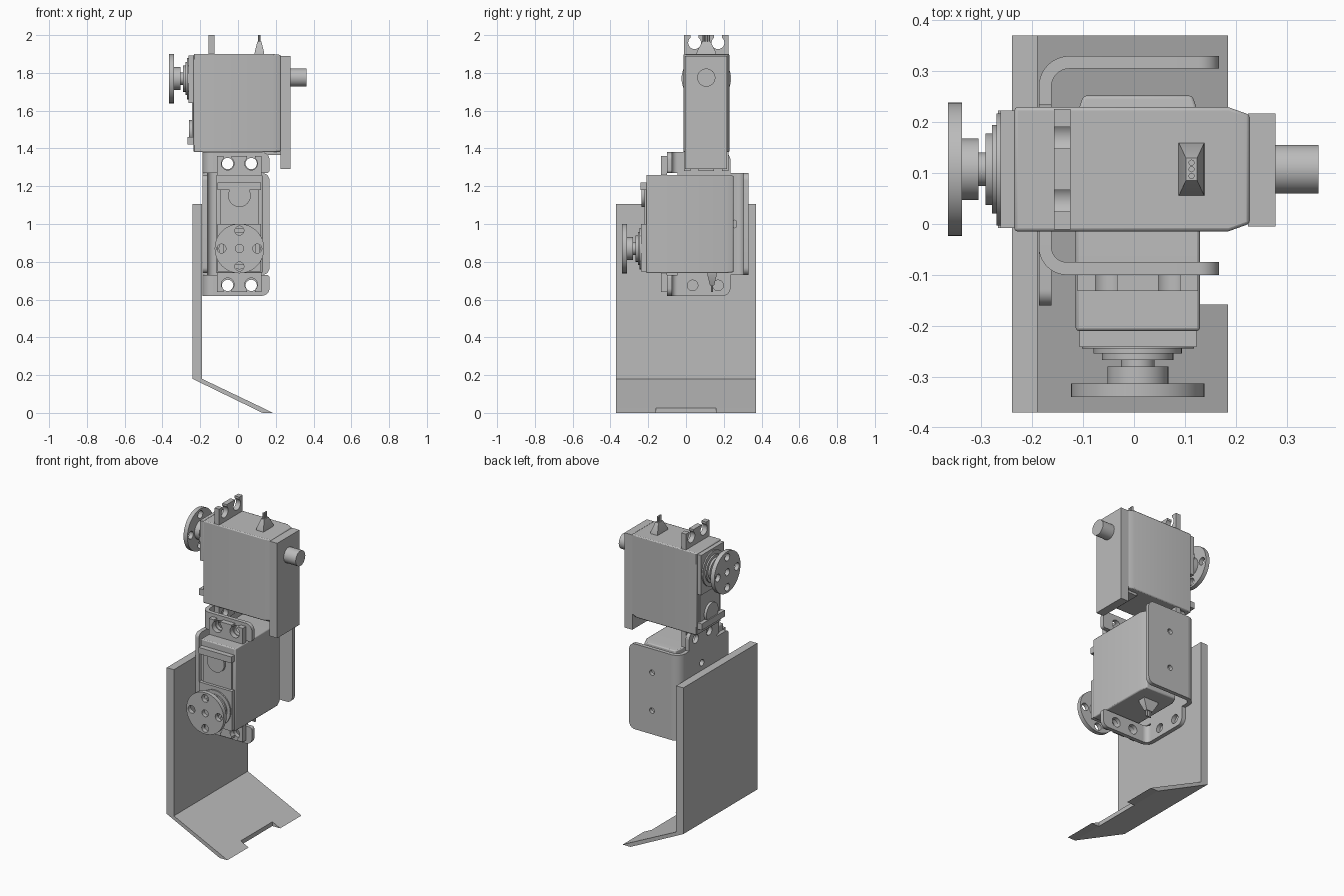
import bpy, bmesh, math
from mathutils import Matrix, Vector

cube = bpy.data.objects.get("Cube")
if cube:
    bpy.data.objects.remove(cube)

GREY = (0.5, 0.5, 0.5, 1)
mat = bpy.data.materials.new("plain grey")
mat.use_nodes = True
mat.diffuse_color = GREY
mat.node_tree.nodes["Principled BSDF"].inputs["Base Color"].default_value = GREY


def frame(p, q, r, origin=(0, 0, 0)):
    """Local frame from three axis directions and an origin."""
    m = Matrix((p, q, r)).transposed().to_4x4()
    m.translation = origin
    return m


X, Y, Z = Vector((1, 0, 0)), Vector((0, 1, 0)), Vector((0, 0, 1))
XY = frame(X, Y, Z)
YZ = frame(Y, Z, X)
XZ = frame(X, Z, -Y)   # depth runs towards the front


def finish(name, mesh, m):
    bm = bmesh.new()
    bm.from_mesh(mesh)
    bmesh.ops.remove_doubles(bm, verts=bm.verts, dist=0.0001)
    bm.transform(m)
    bmesh.ops.recalc_face_normals(bm, faces=bm.faces)
    bm.to_mesh(mesh)
    bm.free()
    mesh.materials.clear()
    mesh.materials.append(mat)
    mesh.shade_smooth()
    mesh.set_sharp_from_angle(angle=math.radians(30))
    ob = bpy.data.objects.new(name, mesh)
    bpy.context.scene.collection.objects.link(ob)
    return ob


def arc(cx, cy, r, a0=0, a1=360, n=32):
    full = a1 - a0 == 360
    steps = n if full else n + 1
    angles = [math.radians(a0 + (a1 - a0) * i / n) for i in range(steps)]
    return [(cx + r * math.cos(a), cy + r * math.sin(a)) for a in angles]


def fillet(corners):
    """Round each (p, q, radius) corner of a right-angled outline."""
    out = []
    for i, (px, py, r) in enumerate(corners):
        c = Vector((px, py))
        if r == 0:
            out.append((px, py))
            continue
        d0 = (Vector(corners[i - 1][:2]) - c).normalized()
        d1 = (Vector(corners[(i + 1) % len(corners)][:2]) - c).normalized()
        for k in range(9):
            t = math.pi / 2 * k / 8
            v = c + d0 * r * (1 - math.sin(t)) + d1 * r * (1 - math.cos(t))
            out.append((v.x, v.y))
    return out


def rect(p0, p1, q0, q1, radii=(0, 0, 0, 0)):
    pts = ((p0, q0), (p1, q0), (p1, q1), (p0, q1))
    return fillet([(*c, r) for c, r in zip(pts, radii)])


def plate(name, outline, r0, r1, m, holes=()):
    """Flat outline with holes, extruded from r0 to r1 along the frame depth."""
    cu = bpy.data.curves.new(name, "CURVE")
    cu.dimensions, cu.fill_mode, cu.extrude = "2D", "BOTH", (r1 - r0) / 2
    for loop in [outline, *holes]:
        s = cu.splines.new("POLY")
        s.points.add(len(loop) - 1)
        for pt, (p, q) in zip(s.points, loop):
            pt.co = (p, q, 0, 1)
        s.use_cyclic_u = True
    tmp = bpy.data.objects.new(name, cu)
    mesh = bpy.data.meshes.new_from_object(tmp)
    bpy.data.objects.remove(tmp)
    return finish(name, mesh, m @ Matrix.Translation((0, 0, (r0 + r1) / 2)))


def loft(name, sections, m):
    """Stack of rectangles (depth, p0, p1, q0, q1) joined into a solid."""
    bm = bmesh.new()
    rings = [[bm.verts.new((p, q, r)) for p, q in ((a, c), (b, c), (b, d), (a, d))]
             for r, a, b, c, d in sections]
    bm.faces.new(rings[0])
    bm.faces.new(rings[-1])
    for lo, hi in zip(rings, rings[1:]):
        for i in range(4):
            j = (i + 1) % 4
            bm.faces.new((lo[i], lo[j], hi[j], hi[i]))
    mesh = bpy.data.meshes.new(name)
    bm.to_mesh(mesh)
    bm.free()
    return finish(name, mesh, m)


def servo(tag, m):
    """Motor unit: width, length and depth axes, origin at the horn face centre."""
    W = 0.122
    # case with tapered back
    body = loft(tag + "_case", [(0.13, -W, W, -0.13, 0.39), (0.55, -W, W, -0.13, 0.39),
                                (0.592, -0.107, 0.107, -0.125, 0.385)], m)
    bev = body.modifiers.new("soft edges", "BEVEL")
    bev.width, bev.segments = 0.006, 2
    # gear cover, label panel and lower strip
    plate(tag + "_gear_cover", rect(-0.115, 0.115, -0.122, 0.13), 0.103, 0.131, m)
    plate(tag + "_label_panel", rect(-0.1, 0.1, 0.13, 0.31), 0.121, 0.131, m)
    plate(tag + "_cover_strip", rect(-0.115, 0.115, 0.31, 0.35), 0.098, 0.131, m)
    plate(tag + "_gear_boss", arc(0, 0.28, 0.06), 0.105, 0.131, m)
    # stepped output shaft
    for part, r, a0, a1 in (("collar", 0.11, 0.095, 0.104), ("wide_ring", 0.087, 0.086, 0.096),
                            ("small_ring", 0.07, 0.073, 0.087), ("neck", 0.033, 0.055, 0.074),
                            ("hub", 0.06, 0.026, 0.06)):
        plate(f"{tag}_{part}", arc(0, 0, r), a0, a1, m)
    # drilled horn disc
    bolts = [arc(0.095 * math.cos(t), 0.095 * math.sin(t), 0.024, n=16)
             for t in (k * math.pi / 2 for k in range(4))]
    plate(tag + "_horn", arc(0, 0, 0.131, n=48), 0, 0.027, m,
          [arc(0, 0, 0.022, n=16)] + bolts)
    # slotted mounting ears at both ends
    ear = [(-W + 0.004, -0.13), (-W + 0.004, -0.23)]
    for c in (-0.062, 0.062):
        ear += [(c - 0.021, -0.23)] + arc(c, -0.19, 0.034, 232, -52, 20) + [(c + 0.021, -0.23)]
    ear += [(W - 0.004, -0.23), (W - 0.004, -0.13)]
    plate(tag + "_ear_near", ear, 0.208, 0.24, m)
    plate(tag + "_ear_far", [(u, 0.26 - h) for u, h in ear], 0.208, 0.24, m)
    # cable grommet and three wires
    end = m @ frame(X, Z, -Y, (0, -0.13, 0.478))
    loft(tag + "_cable_grommet", [(-0.005, -0.052, 0.052, -0.026, 0.026),
                                  (0.012, -0.05, 0.05, -0.024, 0.024),
                                  (0.065, -0.022, 0.022, -0.011, 0.011)], end)
    for k in (-1, 0, 1):
        plate(f"{tag}_wire_{k + 2}", arc(k * 0.013, 0, 0.006, n=12), 0.06, 0.1, end)


servo("upper_servo", frame(-Y, -Z, X, (-0.365, 0.1075, 1.77)))
servo("lower_servo", frame(-X, Z, Y, (0.0075, -0.34, 0.87)))

# rear cap and pivot pin of the upper servo
plate("rear_cap", rect(-0.005, 0.217, 1.29, 1.89), 0.224, 0.278, YZ)
plate("rear_cap_hook", rect(0.02, 0.195, 1.365, 1.385), 0.14, 0.226, YZ)
plate("pivot_pin", arc(0.1075, 1.775, 0.048), 0.275, 0.362, YZ)

# foot wall, ramp and two toe tips
plate("foot_plate", [(-0.24, 1.105), (-0.24, 0.18), (0.13, 0), (0.13, 0.027),
                     (-0.19, 0.18), (-0.19, 1.105)], -0.37, 0.37, XZ)
for side, y0 in (("front", 0.158), ("back", -0.37)):
    plate("toe_tip_" + side, [(0.13, 0), (0.185, 0), (0.13, 0.027)], y0, y0 + 0.212, XZ)

# bracket web against the foot wall
lower = [(-0.16, 0.74, 0.03), (-0.045, 0.74, 0), (-0.045, 0.62, 0),
         (0.235, 0.62, 0.04), (0.235, 0.73, 0), (0.27, 0.73, 0)]
web = fillet(lower + [(y, 2 - z, r) for y, z, r in reversed(lower)])
web_holes = [arc(y, z, 0.028, n=20) for y in (0.035, 0.17) for z in (0.675, 1.325)]
web_holes += [arc(0.1075 + y, 1 + z, 0.02, n=16)
              for y, z in ((0.15, 0), (-0.15, 0), (0, 0.15), (0, -0.15))]
web_holes.append(arc(0.1075, 1, 0.06))
plate("bracket_web", web, -0.187, -0.162, YZ, web_holes)

# bent back arm
bend = arc(-0.127, 0.27, 0.06, 180, 90, 10) + arc(-0.127, 0.27, 0.035, 90, 180, 10)
plate("bracket_back_bend", bend, 0.73, 1.27, XY)
plate("bracket_back_arm", rect(-0.127, 0.167, 0.73, 1.27, (0, 0.04, 0.04, 0)),
      -0.33, -0.305, XZ, [arc(0.007, z, 0.017, n=16) for z in (0.88, 1.12)])

# bent front straps above and below the lower servo
bend = arc(-0.132, -0.045, 0.055, 180, 270, 10) + arc(-0.132, -0.045, 0.03, 270, 180, 10)
for tag, z0, z1, radii in (("lower", 0.62, 0.73, (0, 0.04, 0.015, 0)),
                           ("upper", 1.27, 1.38, (0, 0.015, 0.04, 0))):
    mid = 0.675 if tag == "lower" else 1.32
    plate(f"bracket_{tag}_bend", bend, z0, z1, XY)
    plate(f"bracket_{tag}_strap", rect(-0.132, 0.167, z0, z1, radii), 0.075, 0.1, XZ,
          [arc(x, mid, 0.03, n=24) for x in (-0.055, 0.07)])
